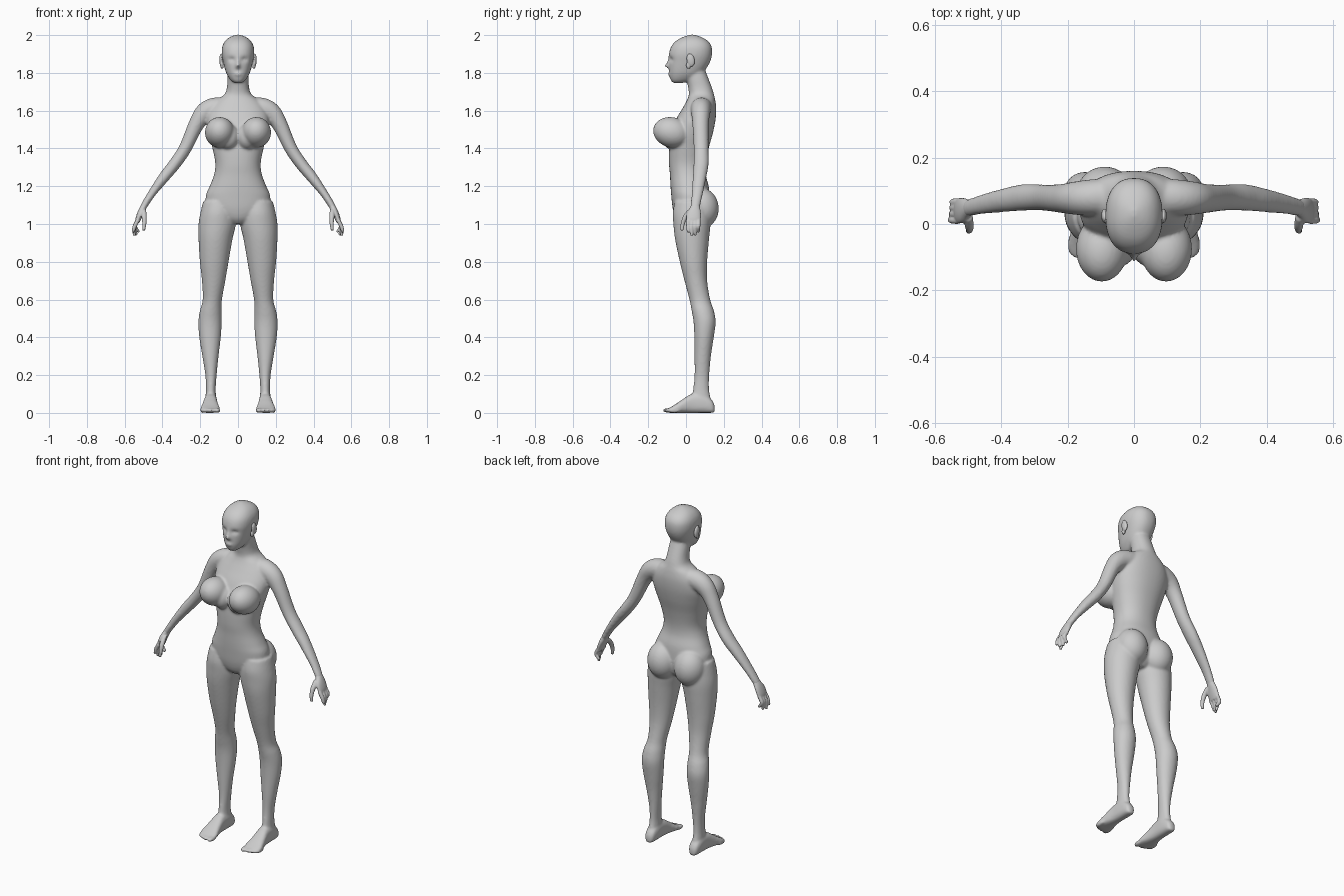
import bpy, bmesh, math
from mathutils import Vector, Matrix

SKIN = bpy.data.materials.new("plain_grey")
SKIN.diffuse_color = (0.6, 0.6, 0.6, 1)


def refine(rows, steps=5):
    """Catmull-Rom interpolation of rows of numbers."""
    out = []
    for i in range(len(rows) - 1):
        p = [rows[max(0, min(len(rows) - 1, i + k))] for k in (-1, 0, 1, 2)]
        for s in range(steps):
            t = s / steps
            out.append([0.5 * (2 * b + (c - a) * t + (2*a - 5*b + 4*c - d) * t**2
                               + (3*b - a - 3*c + d) * t**3) for a, b, c, d in zip(*p)])
    return out + [list(rows[-1])]


def loft(bm, rings, power=2.0, n=32):
    """Skin closed (super)elliptical rings given as centre, half-axis, half-axis."""
    f = lambda v: math.copysign(abs(v) ** (2 / power), v)
    loops = []
    for c, u, v in rings:
        loops.append([bm.verts.new(c + u * f(math.cos(a)) + v * f(math.sin(a)))
                      for a in (2 * math.pi * k / n for k in range(n))])
    for a, b in zip(loops, loops[1:]):
        for k in range(n):
            bm.faces.new((a[k], a[k - 1], b[k - 1], b[k]))
    bm.faces.new(loops[0])
    bm.faces.new(loops[-1][::-1])
    return [v for l in loops for v in l]


def upright(bm, rows, side=1, power=2.0, n=32):
    """Rows: z, centre x, half width, front y, back y."""
    return loft(bm, [(Vector((side * x, (f + b) / 2, z)), Vector((w, 0, 0)),
                      Vector((0, (b - f) / 2, 0))) for z, x, w, f, b in refine(rows)], power, n)


def limb(bm, rows, side, n=24):
    """Rows: x, y, z, radius in the xz plane, radius in y."""
    rows, rings = refine(rows), []
    for i, (x, y, z, r, ry) in enumerate(rows):
        a, b = rows[max(0, i - 1)], rows[min(len(rows) - 1, i + 1)]
        d = Vector((b[0] - a[0], 0, b[2] - a[2])).normalized()
        rings.append((Vector((side * x, y, z)), Vector((-d.z * side, 0, d.x)) * r, Vector((0, ry, 0))))
    loft(bm, rings, n=n)


def blob(bm, pos, radii, tilt=0):
    m = Matrix.Translation(pos) @ Matrix.Rotation(tilt, 4, 'X') @ Matrix.Diagonal((*radii, 1))
    bmesh.ops.create_icosphere(bm, subdivisions=4, radius=1, matrix=m)


def skin(name, bm, voxel, smooth):
    """Fuse overlapping volumes into one smooth surface."""
    bmesh.ops.recalc_face_normals(bm, faces=bm.faces)
    me = bpy.data.meshes.new(name)
    bm.to_mesh(me)
    bm.free()
    me.materials.append(SKIN)
    ob = bpy.data.objects.new(name, me)
    bpy.context.collection.objects.link(ob)
    r = ob.modifiers.new("fuse", 'REMESH')
    r.mode, r.voxel_size, r.use_smooth_shade = 'VOXEL', voxel, True
    s = ob.modifiers.new("soften", 'SMOOTH')
    s.factor, s.iterations = 0.5, smooth


body = bmesh.new()

# torso and neck
upright(body, [(z, 0, w, f, b) for z, w, f, b in (
    (1.0, .04, -.03, .08), (1.03, .11, -.055, .11), (1.08, .165, -.07, .125),
    (1.15, .17, -.078, .125), (1.2, .15, -.082, .12), (1.26, .127, -.085, .105),
    (1.32, .12, -.09, .105), (1.4, .135, -.09, .12), (1.48, .155, -.082, .142),
    (1.55, .165, -.055, .156), (1.61, .15, -.02, .16), (1.655, .115, .005, .155),
    (1.685, .073, .015, .148), (1.72, .059, .012, .138), (1.78, .055, .0, .115),
    (1.82, .05, .0, .1))], power=2.2, n=48)

# head
head = upright(body, [(z, 0, w, f, b) for z, w, f, b in (
    (1.746, .018, -.065, -.02), (1.76, .038, -.08, .03), (1.79, .058, -.088, .08),
    (1.82, .069, -.09, .105), (1.86, .079, -.09, .128), (1.90, .086, -.09, .138),
    (1.94, .083, -.078, .135), (1.97, .067, -.052, .115), (1.99, .042, -.015, .08),
    (2.002, .01, .02, .045))], power=2.3, n=96)

# face relief: x, z, x size, z size, forward push
for x, z, sx, sz, push in ((.033, 1.872, .018, .011, -.014), (-.033, 1.872, .018, .011, -.014),
                           (0, 1.838, .011, .012, .026), (0, 1.862, .008, .018, .010),
                           (0, 1.793, .018, .008, .009), (0, 1.812, .02, .006, -.005)):
    for v in head:
        if v.co.y < 0:
            v.co.y -= push * math.exp(-((v.co.x - x) / sx) ** 2 - ((v.co.z - z) / sz) ** 2)

for s in (-1, 1):
    # bust and seat
    blob(body, (s * .097, -.075, 1.485), (.078, .1, .08), -.25)
    blob(body, (s * .05, -.06, 1.46), (.06, .07, .07))
    blob(body, (s * .088, .085, 1.085), (.088, .088, .105), .1)

    # leg
    upright(body, [
        (1.12, .1, .085, -.06, .12), (1.06, .106, .093, -.07, .13), (1.0, .11, .099, -.067, .13),
        (.92, .119, .09, -.058, .122), (.8, .126, .076, -.033, .112), (.7, .129, .062, -.008, .112),
        (.6, .136, .051, .018, .128), (.54, .144, .058, .03, .148), (.48, .148, .062, .04, .157),
        (.4, .148, .057, .044, .147), (.3, .146, .043, .045, .132), (.2, .143, .03, .045, .123),
        (.13, .144, .026, .038, .122), (.08, .144, .028, .03, .13), (.03, .144, .028, .02, .14)], s)

    # foot: y, centre x, half width, height
    loft(body, [(Vector((s * x, y, h / 2)), Vector((w, 0, 0)), Vector((0, 0, h / 2)))
                for y, x, w, h in refine([
                    (.152, .144, .014, .04), (.135, .144, .028, .07), (.09, .144, .033, .1),
                    (.03, .145, .035, .1), (-.02, .147, .043, .07), (-.06, .147, .052, .043),
                    (-.088, .146, .05, .027)])], power=2.6)
    # toes
    for x, y, r in ((.111, -.09, .019), (.14, -.086, .012), (.159, -.08, .0115),
                    (.175, -.072, .011), (.189, -.063, .0105)):
        blob(body, (s * x, y, .013), (r, .034, .013))

    # arm
    limb(body, [(.05, .085, 1.625, .045, .055), (.125, .08, 1.613, .056, .055),
                (.178, .078, 1.587, .052, .05), (.222, .077, 1.525, .041, .043),
                (.28, .08, 1.4, .034, .039), (.335, .08, 1.318, .032, .04),
                (.39, .072, 1.25, .029, .036), (.455, .06, 1.163, .021, .03),
                (.495, .05, 1.1, .018, .026), (.504, .047, 1.08, .016, .025)], s)

    # hand
    hand = bmesh.new()
    limb(hand, [(.487, .052, 1.113, .013, .021), (.5, .048, 1.09, .017, .026),
                (.515, .042, 1.06, .017, .037), (.527, .04, 1.03, .015, .039),
                (.534, .04, 1.008, .011, .036)], s)
    # fingers: base y, tip x, y, z
    for y, tx, ty, tz in ((.010, .556, .012, .957), (.030, .55, .03, .938),
                          (.049, .538, .049, .94), (.067, .524, .065, .957)):
        limb(hand, [(.53, y, 1.02, .011, .0105), (.546, (y + ty) / 2, .99, .011, .0105),
                    ((tx + .548) / 2, ty, (tz + .985) / 2, .0095, .0095),
                    (tx, ty, tz, .007, .007)], s, 12)
    # thumb
    limb(hand, [(.5, .025, 1.075, .014, .016), (.497, -.002, 1.04, .014, .015),
                (.496, -.017, 1.0, .011, .011), (.5, -.021, .965, .008, .008)], s, 12)
    skin("left_hand" if s > 0 else "right_hand", hand, .004, 3)

    # ear
    ear = bmesh.new()
    blob(ear, (s * .088, .025, 1.868), (.011, .021, .036), .2)
    blob(ear, (s * .084, .012, 1.838), (.009, .012, .018), .2)
    skin("left_ear" if s > 0 else "right_ear", ear, .004, 3)

skin("body", body, .007, 6)
